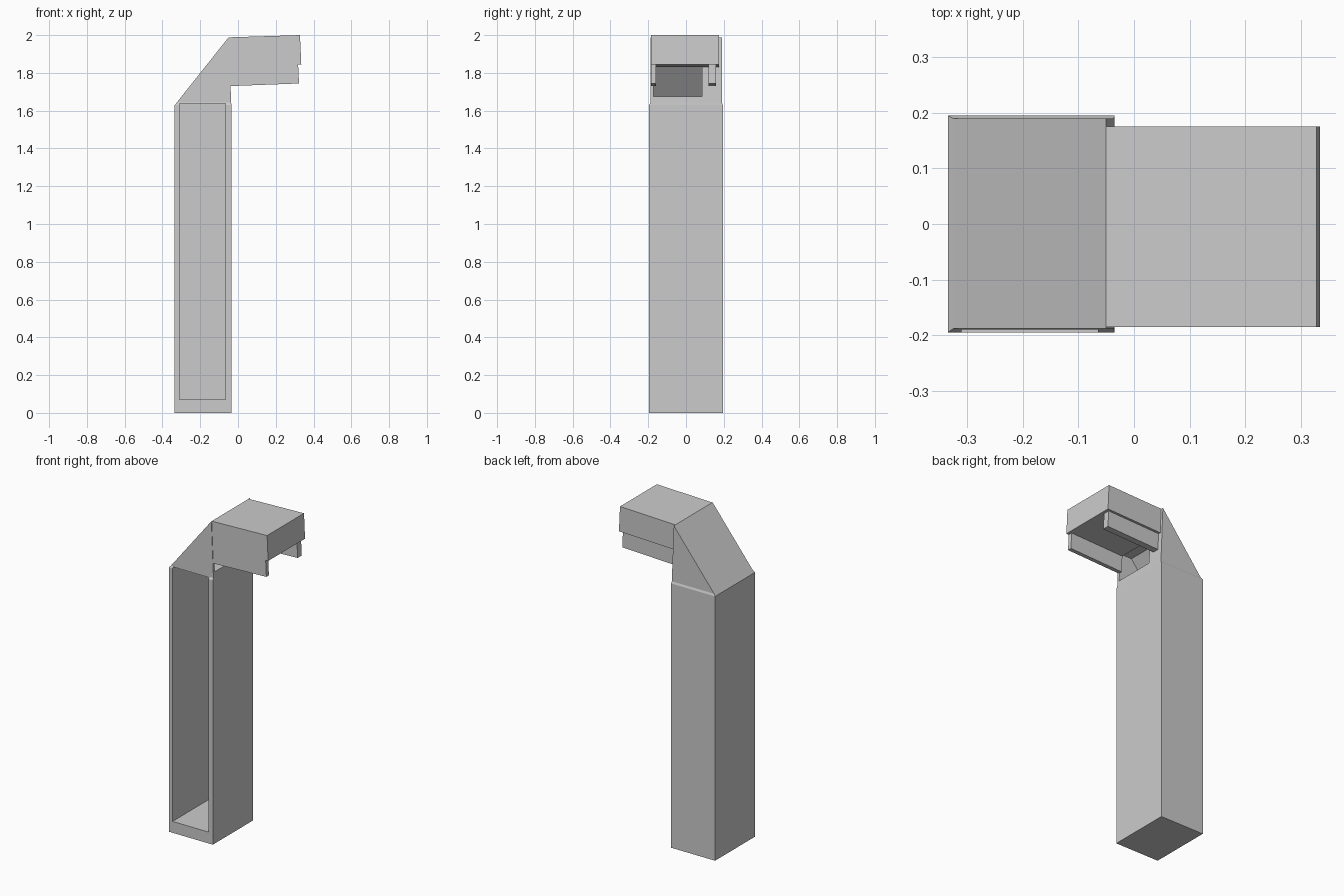
import bpy, bmesh

if "Cube" in bpy.data.objects:
    bpy.data.objects.remove(bpy.data.objects["Cube"])


def make_object(name, bm):
    bmesh.ops.recalc_face_normals(bm, faces=bm.faces)
    mesh = bpy.data.meshes.new(name)
    bm.to_mesh(mesh)
    bm.free()
    obj = bpy.data.objects.new(name, mesh)
    bpy.context.collection.objects.link(obj)
    return obj


def prism(name, profile, y0, y1):
    """Extrude an x-z profile from y0 to y1."""
    bm = bmesh.new()
    a = [bm.verts.new((x, y0, z)) for x, z in profile]
    b = [bm.verts.new((x, y1, z)) for x, z in profile]
    bm.faces.new(a)
    bm.faces.new(b)
    n = len(a)
    for i in range(n):
        j = (i + 1) % n
        bm.faces.new((a[i], a[j], b[j], b[i]))
    return make_object(name, bm)


def cut(obj, cutter):
    mod = obj.modifiers.new("cut", 'BOOLEAN')
    mod.operation = 'DIFFERENCE'
    mod.solver = 'EXACT'
    mod.object = cutter
    bpy.context.view_layer.objects.active = obj
    bpy.ops.object.modifier_apply(modifier=mod.name)
    bpy.data.objects.remove(cutter)


# Column with a small shoulder and a wedge-shaped head
bm = bmesh.new()
levels = [  # x0, x1, y0, y1, z
    (-0.335, -0.035, -0.195, 0.195, 0.0),
    (-0.335, -0.035, -0.195, 0.195, 1.63),
    (-0.325, -0.036, -0.188, 0.190, 1.642),
]
rings = [[bm.verts.new(p) for p in
          ((x0, y0, z), (x1, y0, z), (x1, y1, z), (x0, y1, z))]
         for x0, x1, y0, y1, z in levels]
bm.faces.new(rings[0])
for lo, hi in zip(rings, rings[1:]):
    for i in range(4):
        j = (i + 1) % 4
        bm.faces.new((lo[i], lo[j], hi[j], hi[i]))
top = rings[-1]
front = bm.verts.new((-0.05, -0.188, 1.988))
back = bm.verts.new((-0.05, 0.190, 1.988))
bm.faces.new((top[0], top[1], front))
bm.faces.new((top[2], top[3], back))
bm.faces.new((top[1], top[2], back, front))
bm.faces.new((top[3], top[0], front, back))
body = make_object("hollow_column", bm)

# Tall opening in the front of the column
cut(body, prism("front_opening_cutter",
                [(-0.31, 0.07), (-0.065, 0.07), (-0.065, 1.639), (-0.31, 1.639)],
                -0.3, 0.18))
# Opening below the arm, with a sloping back wall
cut(body, prism("head_opening_cutter",
                [(-0.265, 1.675), (0.0, 1.675), (0.0, 1.85), (-0.127, 1.85)],
                -0.173, 0.085))

# Arm: slightly tilted upper block and two rails under it
prism("arm_block", [(-0.05, 1.832), (0.335, 1.845), (0.328, 2.0), (-0.05, 1.988)],
      -0.185, 0.175)
rail = [(-0.045, 1.73), (0.323, 1.744), (0.318, 1.848), (-0.05, 1.836)]
for name, y0, y1 in (("front_rail", -0.185, -0.16), ("back_rail", 0.12, 0.16)):
    prism(name, rail, y0, y1)
